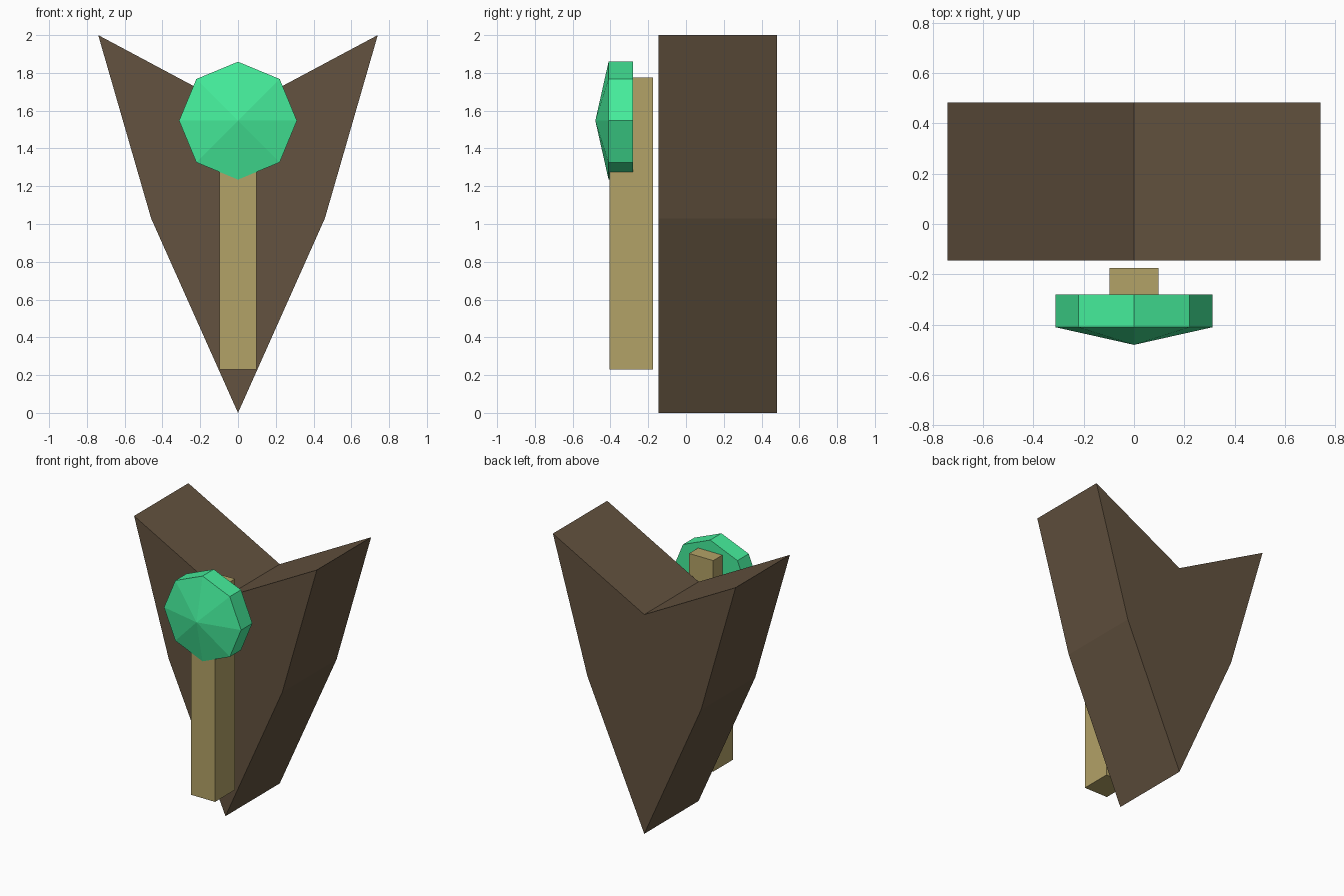
import bpy, bmesh
from mathutils import Matrix, Vector

if "Cube" in bpy.data.objects:
    bpy.data.objects.remove(bpy.data.objects["Cube"])


def material(name, rgb):
    m = bpy.data.materials.new(name)
    m.diffuse_color = (*rgb, 1)
    m.use_nodes = True
    m.node_tree.nodes["Principled BSDF"].inputs["Base Color"].default_value = m.diffuse_color
    return m


def finish(bm, name, mat):
    bmesh.ops.recalc_face_normals(bm, faces=bm.faces)
    me = bpy.data.meshes.new(name)
    bm.to_mesh(me)
    bm.free()
    me.materials.append(mat)
    ob = bpy.data.objects.new(name, me)
    bpy.context.collection.objects.link(ob)
    return ob


def prism(name, profile, y0, y1, mat):
    """Extrude an (x, z) profile from y0 back to y1."""
    bm = bmesh.new()
    face = bm.faces.new([bm.verts.new((x, y0, z)) for x, z in profile])
    ext = bmesh.ops.extrude_face_region(bm, geom=[face])
    verts = [v for v in ext["geom"] if isinstance(v, bmesh.types.BMVert)]
    bmesh.ops.translate(bm, verts=verts, vec=(0, y1 - y0, 0))
    return finish(bm, name, mat)


brown = material("dark_brown", (0.125, 0.085, 0.05))
tan = material("tan", (0.45, 0.36, 0.135))
green = material("green", (0.06, 0.85, 0.33))

# Body: mirrored V-shaped slab with a notched top
half = [(0.46, 1.03), (0.74, 2.0)]
outline = [(0, 0), *half, (0, 1.605), *[(-x, z) for x, z in reversed(half)]]
prism("forked_body", outline, -0.145, 0.483, brown)

# Upright bar standing in front of the body
w = 0.098
prism("front_bar", [(-w, 0.23), (w, 0.23), (w, 1.775), (-w, 1.775)],
      -0.405, -0.175, tan)

# Gem: octagonal disc whose front face is raised to a shallow point
bm = bmesh.new()
bmesh.ops.create_cone(
    bm, cap_ends=True, segments=8, radius1=0.312, radius2=0.312, depth=0.13,
    matrix=Matrix.Translation((0, -0.345, 1.547)) @ Matrix.Rotation(1.5707963, 4, 'X'))
front = min(bm.faces, key=lambda f: f.calc_center_median().y)
tip = bmesh.ops.poke(bm, faces=[front])["verts"][0]
tip.co = Vector((0, -0.48, 1.547))
finish(bm, "octagonal_gem", green)
